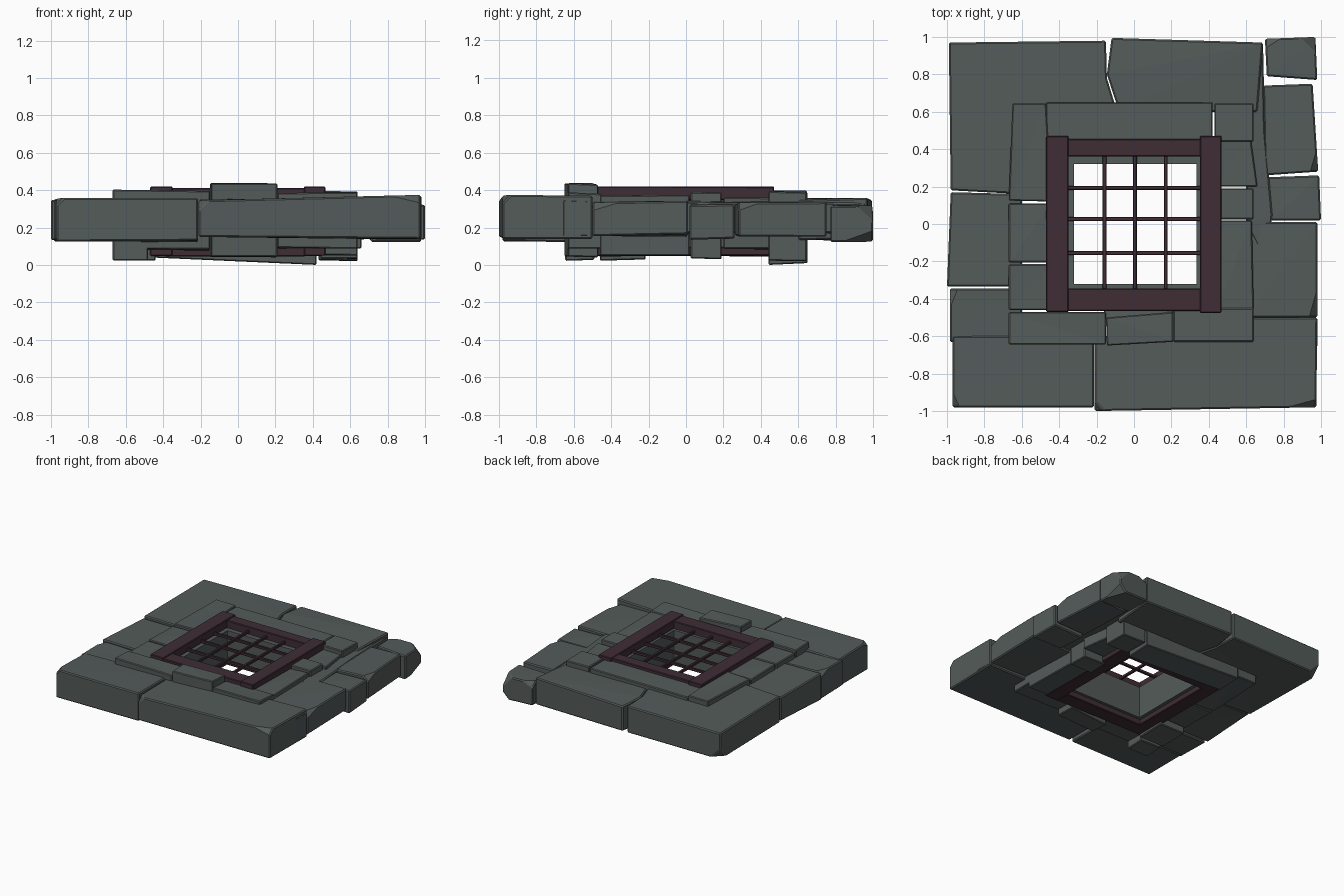
import bpy, bmesh, random
from mathutils import Vector

if "Cube" in bpy.data.objects:
    bpy.data.objects.remove(bpy.data.objects["Cube"])

def material(name, rgb):
    m = bpy.data.materials.new(name)
    m.diffuse_color = (*rgb, 1)
    m.use_nodes = True
    m.node_tree.nodes["Principled BSDF"].inputs["Base Color"].default_value = m.diffuse_color
    return m

STONE = material("grey green stone", (0.088, 0.106, 0.101))
WOOD = material("dark maroon metal", (0.050, 0.026, 0.036))
rng = random.Random(7)

def chip(bm, corner, direction, depth):
    """Slice one corner off and close the cut."""
    n = Vector(direction).normalized()
    res = bmesh.ops.bisect_plane(bm, geom=bm.verts[:] + bm.edges[:] + bm.faces[:],
                                 plane_co=Vector(corner) - n * depth, plane_no=n, clear_outer=True)
    edges = [e for e in res["geom_cut"] if isinstance(e, bmesh.types.BMEdge)]
    if edges:
        bmesh.ops.contextual_create(bm, geom=edges)

def prism(name, pts, z0, z1, mat, bevel=0.008, jitter=0.0, chips=()):
    """Upright block from an outline (counter-clockwise); z0/z1 may be one value or one per corner."""
    n = len(pts)
    lo = z0 if isinstance(z0, (list, tuple)) else [z0 + rng.uniform(0, jitter) for _ in pts]
    hi = z1 if isinstance(z1, (list, tuple)) else [z1 - rng.uniform(0, jitter) for _ in pts]
    bm = bmesh.new()
    b = [bm.verts.new((x, y, z)) for (x, y), z in zip(pts, lo)]
    t = [bm.verts.new((x, y, z)) for (x, y), z in zip(pts, hi)]
    bm.faces.new(b[::-1])
    bm.faces.new(t)
    for i in range(n):
        j = (i + 1) % n
        bm.faces.new((b[i], b[j], t[j], t[i]))
    if jitter:
        bmesh.ops.triangulate(bm, faces=[f for f in bm.faces if len(f.verts) > 3])
    for i, direction, depth in chips:
        z = hi[i] if direction[2] > 0 else lo[i]
        chip(bm, (*pts[i], z), direction, depth)
    bmesh.ops.recalc_face_normals(bm, faces=bm.faces[:])
    if bevel:
        sharp = [e for e in bm.edges if len(e.link_faces) == 2 and e.calc_face_angle(0) > 0.9]
        bmesh.ops.bevel(bm, geom=sharp, offset=bevel, segments=1, affect='EDGES', clamp_overlap=True)
    me = bpy.data.meshes.new(name)
    bm.to_mesh(me)
    bm.free()
    me.materials.append(mat)
    ob = bpy.data.objects.new(name, me)
    bpy.context.collection.objects.link(ob)
    return ob

def rect(x0, x1, y0, y1):
    return [(x0, y0), (x1, y0), (x1, y1), (x0, y1)]

# outer ring of large slabs
J = 0.015
prism("slab_back_left", [(-0.98, 0.18), (-0.60, 0.16), (-0.60, 0.60), (-0.09, 0.60), (-0.145, 0.78),
      (-0.15, 0.98), (-0.99, 0.97)], 0.13, 0.36, STONE, jitter=J, chips=[(6, (-1, 1, -1), 0.05)])
prism("slab_back", [(-0.08, 0.60), (0.66, 0.60), (0.69, 0.97), (-0.12, 0.995), (-0.145, 0.80)],
      0.13, 0.36, STONE, jitter=J)
prism("slab_back_right", [(0.71, 0.79), (0.98, 0.77), (0.97, 1.0), (0.70, 0.99)], 0.12, 0.325, STONE,
      jitter=J, chips=[(2, (1, 1, 1), 0.05), (2, (1, 0.4, -1), 0.04), (3, (-0.5, 0.8, 1), 0.03)])
prism("slab_right_a", [(0.70, 0.26), (0.985, 0.28), (0.955, 0.75), (0.69, 0.74)], 0.15, 0.34, STONE,
      jitter=J, chips=[(1, (1, -0.3, 1), 0.03)])
prism("slab_right_b", [(0.73, 0.02), (1.0, 0.02), (0.99, 0.26), (0.71, 0.25)], 0.13, 0.33, STONE, jitter=J)
prism("slab_right_c", rect(0.60, 0.98, -0.50, 0.01), 0.15, 0.345, STONE, jitter=J,
      chips=[(1, (1, -0.3, 1), 0.03)])
prism("slab_right_d", rect(0.60, 0.98, -0.66, -0.50), 0.14, 0.355, STONE, jitter=J)
prism("wedge_right", [(0.60, 0.0), (0.71, -0.22), (0.74, 0.05), (0.70, 0.50), (0.69, 0.96), (0.60, 0.62)],
      0.16, 0.345, STONE, jitter=J)
prism("slab_front_right", [(-0.21, -1.0), (0.975, -0.98), (0.98, -0.50), (0.62, -0.50), (0.60, -0.60), (-0.21, -0.60)],
      [0.15, 0.14, 0.14, 0.14, 0.14, 0.15], [0.345, 0.375, 0.37, 0.36, 0.36, 0.35], STONE,
      chips=[(0, (-1, -1, 1), 0.03), (1, (0.25, -1, 1), 0.03)])
prism("slab_front_left", rect(-0.97, -0.215, -0.98, -0.60), 0.12, 0.36, STONE, jitter=J,
      chips=[(0, (-1, -0.4, 1), 0.025)])
prism("slab_left_a", [(-1.0, -0.335), (-0.60, -0.335), (-0.60, 0.16), (-0.98, 0.17)], 0.13, 0.35, STONE, jitter=J)
prism("slab_left_b", rect(-0.985, -0.60, -0.63, -0.345), 0.12, 0.35, STONE, jitter=J,
      chips=[(3, (-1, 0.4, 1), 0.03)])

# inner ring of raised kerb stones: name, outline, bottom, top
kerbs = [
    ("kerb_back", rect(-0.47, 0.42, 0.44, 0.65), [0.04, 0.0, 0.01, 0.05], 0.39),
    ("kerb_back_right", rect(0.43, 0.64, 0.44, 0.645), 0.02, 0.40),
    ("kerb_right_a", [(0.44, 0.20), (0.66, 0.20), (0.62, 0.49), (0.44, 0.49)], 0.08, 0.37),
    ("kerb_right_b", rect(0.44, 0.64, 0.025, 0.19), 0.03, 0.39),
    ("kerb_right_c", [(0.44, -0.46), (0.64, -0.46), (0.63, 0.02), (0.44, 0.02)], 0.05, 0.375),
    ("kerb_front_right", rect(0.21, 0.64, -0.63, -0.45), 0.085, 0.39),
    ("kerb_front", [(-0.145, -0.65), (0.21, -0.63), (0.21, -0.47), (-0.15, -0.50)], 0.04, 0.44),
    ("kerb_front_filler", rect(-0.16, 0.21, -0.52, -0.44), 0.09, 0.38),
    ("kerb_front_left", rect(-0.67, -0.15, -0.645, -0.47), 0.075, 0.405),
    ("kerb_left_a", rect(-0.67, -0.44, -0.46, -0.215), 0.02, 0.39),
    ("kerb_left_b", rect(-0.67, -0.44, -0.205, 0.11), 0.07, 0.385),
    ("kerb_left_c", [(-0.67, 0.125), (-0.44, 0.12), (-0.47, 0.645), (-0.65, 0.645)], 0.06, 0.40),
    ("kerb_foot", rect(-0.67, -0.48, -0.645, -0.49), 0.02, 0.30),
]
for name, pts, z0, z1 in kerbs:
    prism(name, pts, z0, z1, STONE, bevel=0.006, jitter=0.012)

# stone lining of the shaft
H, R = 0.322, 0.45
for name, r in (("left", (-R, -H, -R, R)), ("right", (H + 0.012, R, -R, R)),
                ("front", (-H, H + 0.012, -R, -H)), ("back", (-H, H + 0.012, H, R))):
    prism("shaft_wall_" + name, rect(*r), 0.09, 0.35, STONE, bevel=0)

# maroon frames above and below the shaft
for tag, z0, z1 in (("top", 0.345, 0.415), ("bottom", 0.045, 0.10)):
    d = 0.006 if tag == "top" else 0.0
    prism(f"{tag}_frame_left", rect(-0.47, -0.35, -0.47, 0.47), z0, z1 + d, WOOD, bevel=0.005, jitter=0.006)
    prism(f"{tag}_frame_right", rect(0.352, 0.468, -0.475, 0.47), z0, z1 + d, WOOD, bevel=0.005, jitter=0.006)
    prism(f"{tag}_frame_front", rect(-0.36, 0.36, -0.465, -0.345), z0, z1 - 0.004, WOOD, bevel=0.005)
    prism(f"{tag}_frame_back", rect(-0.36, 0.36, 0.36, 0.455), z0, z1 - 0.004, WOOD, bevel=0.005)

# grate bars
for i, x in enumerate((-0.158, 0.005, 0.17)):
    prism(f"grate_bar_long_{i}", rect(x - 0.01, x + 0.01, -0.36, 0.37), 0.362, 0.384, WOOD, bevel=0.003)
for i, y in enumerate((-0.155, 0.027, 0.193)):
    prism(f"grate_bar_cross_{i}", rect(-0.36, 0.36, y - 0.01, y + 0.01), 0.358, 0.38, WOOD, bevel=0.003)
